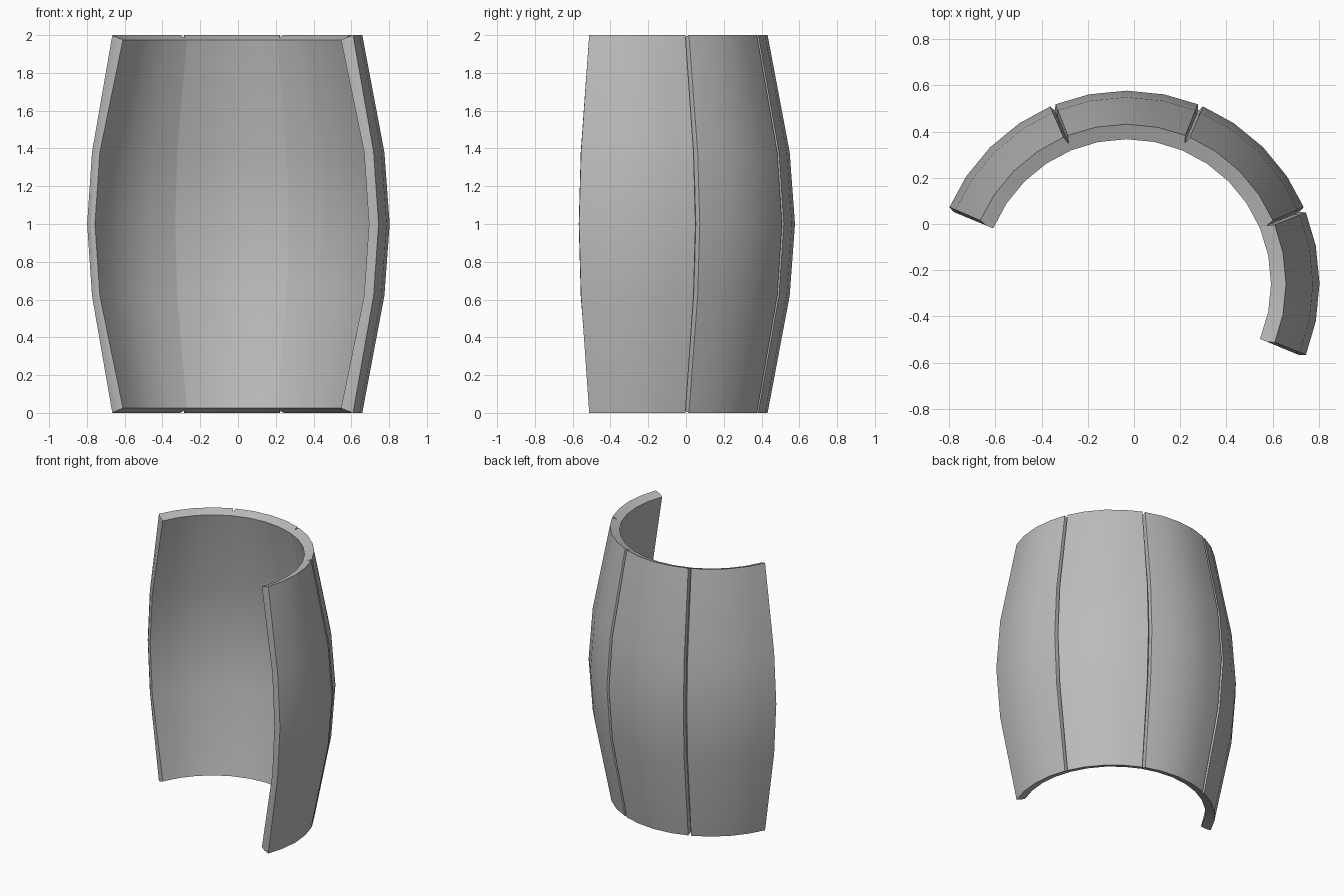
import bpy, bmesh
from math import radians, sin, cos

if "Cube" in bpy.data.objects:
    bpy.data.objects.remove(bpy.data.objects["Cube"], do_unlink=True)

# Plain grey for the whole shell
grey = bpy.data.materials.new("grey")
grey.use_nodes = True
COLOR = (0.5, 0.5, 0.5, 1)
grey.diffuse_color = COLOR
grey.node_tree.nodes["Principled BSDF"].inputs["Base Color"].default_value = COLOR

CX, CY = -0.032, -0.258          # barrel axis
STAVES, SEGMENTS = 4, 4
SPAN = 45                        # degrees per stave
START = -22.5
CHAMFER = 0.85                   # degrees cut from each outer long edge

# Bulging wall profile (radius, height), bottom to top
OUTER = [(0.69, 0), (0.807, 0.62), (0.835, 1), (0.807, 1.38), (0.69, 2)]
INNER = [(0.625, 0.025), (0.757, 0.62), (0.785, 1), (0.757, 1.38), (0.625, 1.975)]


def polar(profile_point, degrees):
    r, z = profile_point
    a = radians(degrees)
    return CX + r * cos(a), CY + r * sin(a), z


def build_stave(name, start):
    bm = bmesh.new()
    angles = [start + SPAN * i / SEGMENTS for i in range(SEGMENTS + 1)]
    cut = angles[:]
    cut[0] += CHAMFER
    cut[-1] -= CHAMFER
    rings = []
    for outer, inner in zip(OUTER, INNER):
        middle = [(a + b) / 2 for a, b in zip(outer, inner)]
        loop = [polar(outer, a) for a in cut]
        loop.append(polar(middle, angles[-1]))
        loop += [polar(inner, a) for a in reversed(angles)]
        loop.append(polar(middle, angles[0]))
        rings.append([bm.verts.new(p) for p in loop])
    count = len(rings[0])

    # Walls and long edges
    for low, high in zip(rings, rings[1:]):
        for i in range(count):
            j = (i + 1) % count
            bm.faces.new((low[i], low[j], high[j], high[i]))

    # Sloped rims at both ends
    for ring in (rings[0], rings[-1]):
        inner = ring[SEGMENTS + 2:-1][::-1]
        for i in range(SEGMENTS):
            bm.faces.new((ring[i], ring[i + 1], inner[i + 1], inner[i]))
        bm.faces.new((ring[0], inner[0], ring[-1]))
        bm.faces.new((ring[SEGMENTS], ring[SEGMENTS + 1], inner[-1]))

    bmesh.ops.recalc_face_normals(bm, faces=bm.faces)
    mesh = bpy.data.meshes.new(name)
    bm.to_mesh(mesh)
    bm.free()
    mesh.materials.append(grey)
    stave = bpy.data.objects.new(name, mesh)
    bpy.context.collection.objects.link(stave)
    return stave


bpy.ops.object.select_all(action="DESELECT")
for n in range(STAVES):
    stave = build_stave(f"curved_stave_{n + 1}", START + SPAN * n)
    stave.select_set(True)
    bpy.context.view_layer.objects.active = stave
bpy.ops.object.shade_smooth_by_angle(angle=radians(25))
